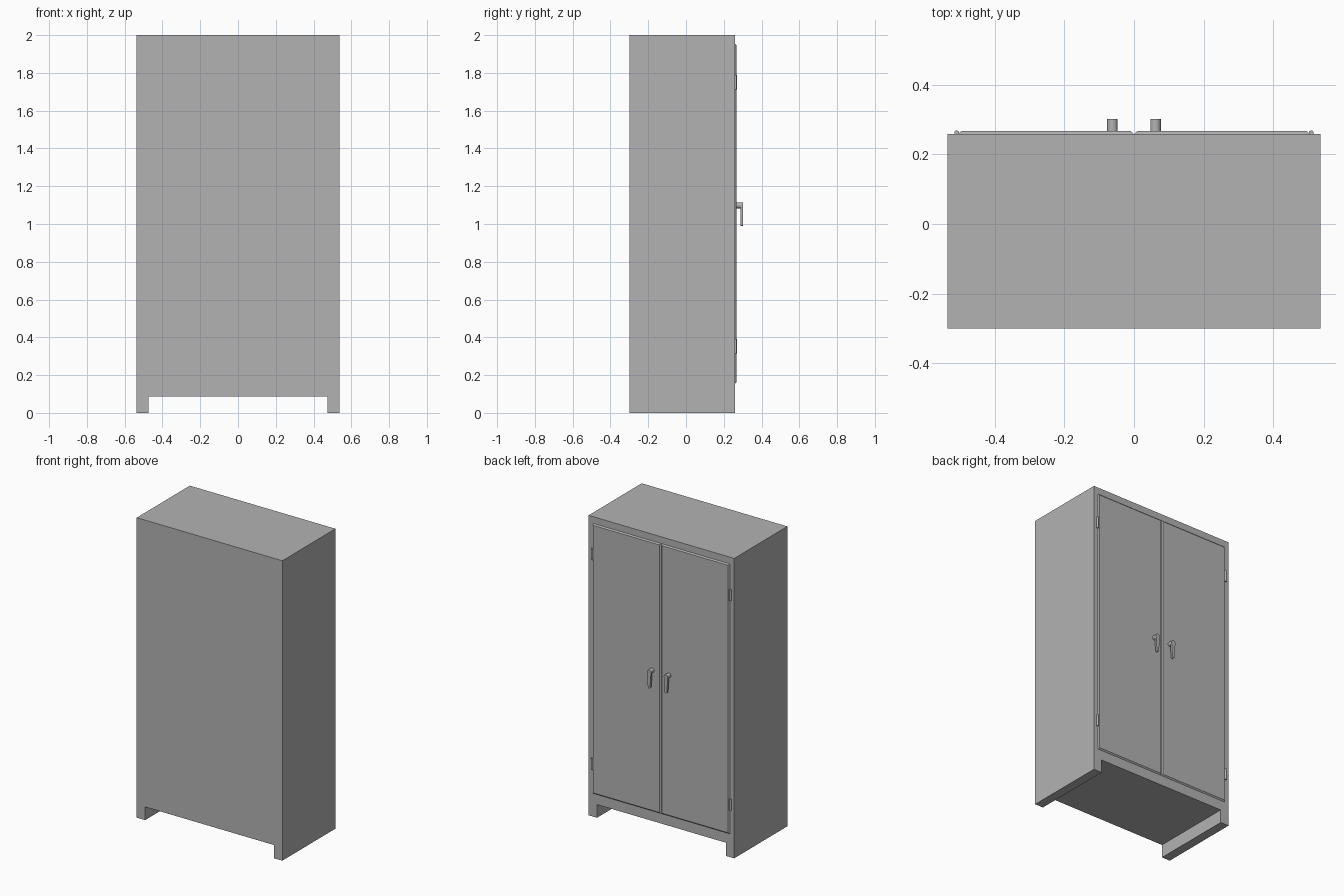
import bpy, bmesh, math
from mathutils import Vector

cube = bpy.data.objects.get("Cube")
if cube:
    bpy.data.objects.remove(cube, do_unlink=True)

# One painted metal colour
metal = bpy.data.materials.new("grey_metal")
metal.use_nodes = True
grey = (0.45, 0.45, 0.45, 1)
metal.diffuse_color = grey
metal.node_tree.nodes["Principled BSDF"].inputs["Base Color"].default_value = grey


def finish(name, bm):
    bmesh.ops.recalc_face_normals(bm, faces=bm.faces)
    mesh = bpy.data.meshes.new(name)
    bm.to_mesh(mesh)
    bm.free()
    mesh.materials.append(metal)
    ob = bpy.data.objects.new(name, mesh)
    bpy.context.collection.objects.link(ob)
    return ob


def prism(name, outline, y0, y1, chamfer=0):
    """Extrude an x-z outline along y, optionally drawing in the far end."""
    bm = bmesh.new()
    base = bm.faces.new([bm.verts.new((x, y0, z)) for x, z in outline])
    far = bmesh.ops.extrude_face_region(bm, geom=[base], use_keep_orig=True)
    verts = [v for v in far["geom"] if isinstance(v, bmesh.types.BMVert)]
    centre = sum((v.co for v in verts), Vector()) / len(verts)
    for v in verts:
        v.co.y = y1
        if chamfer:
            v.co.x -= math.copysign(chamfer, v.co.x - centre.x)
            v.co.z -= math.copysign(chamfer, v.co.z - centre.z)
    return finish(name, bm)


def smooth(ob):
    bpy.ops.object.select_all(action='DESELECT')
    ob.select_set(True)
    bpy.context.view_layer.objects.active = ob
    bpy.ops.object.shade_smooth_by_angle(angle=math.radians(35))


def arc(x, z, r, start, end, steps):
    return [(x + r * math.cos(a), z + r * math.sin(a))
            for a in (math.radians(start + (end - start) * i / steps)
                      for i in range(steps + 1))]


# Cabinet body with a runner along each side
W, RUN, FLOOR, BACK, FACE = 0.537, 0.475, 0.088, -0.3, 0.259
prism("cabinet_body",
      [(-W, 0), (-RUN, 0), (-RUN, FLOOR), (RUN, FLOOR),
       (RUN, 0), (W, 0), (W, 2), (-W, 2)], BACK, FACE)

for side, s in (("left", 1), ("right", -1)):
    # Door panel with chamfered edges
    prism(side + "_door",
          [(s * 0.001, 0.155), (s * 0.506, 0.155),
           (s * 0.506, 1.955), (s * 0.001, 1.955)], FACE, 0.267, 0.008)

    # Hinge barrels
    for level, z in (("lower", 0.352), ("upper", 1.75)):
        bm = bmesh.new()
        bmesh.ops.create_cone(bm, cap_ends=True, segments=20,
                              radius1=0.007, radius2=0.007, depth=0.076)
        bmesh.ops.translate(bm, verts=bm.verts, vec=(s * 0.51, 0.262, z))
        smooth(finish(f"{side}_{level}_hinge", bm))

    # Handle: round spindle and tapered hanging lever
    hx, hz, r = s * 0.062, 1.098, 0.015
    smooth(prism(side + "_handle_spindle",
                 arc(hx, hz, r, 0, 345, 23), 0.266, 0.292))
    lever = arc(hx, hz, r, 0, 180, 14) + arc(hx, 0.997, 0.008, 180, 360, 10)
    smooth(prism(side + "_handle_lever", lever, 0.288, 0.302))
